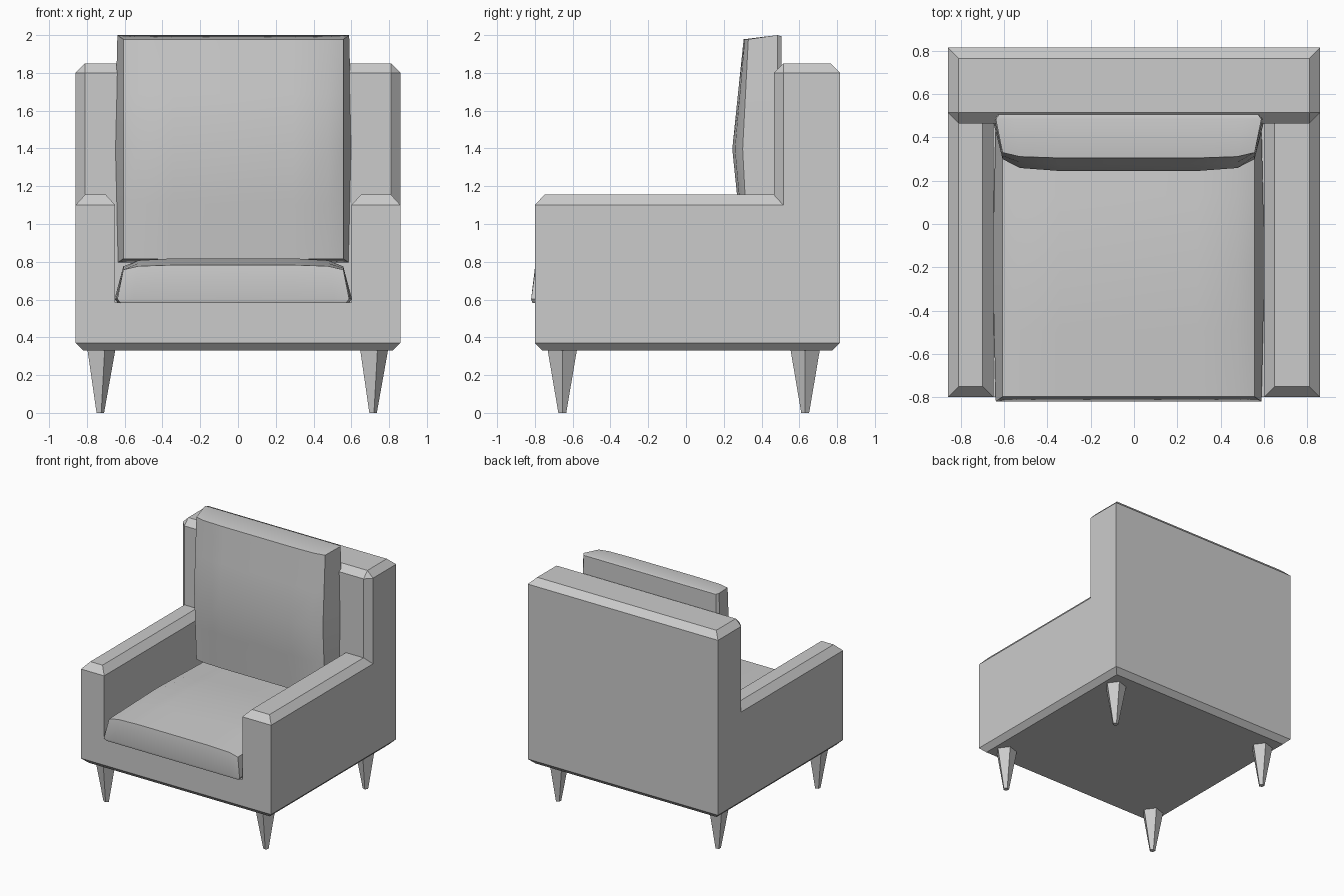
import bpy, bmesh, math

if "Cube" in bpy.data.objects:
    bpy.data.objects.remove(bpy.data.objects["Cube"])


def finish(name, bm):
    bmesh.ops.recalc_face_normals(bm, faces=bm.faces)
    me = bpy.data.meshes.new(name)
    bm.to_mesh(me)
    bm.free()
    ob = bpy.data.objects.new(name, me)
    bpy.context.collection.objects.link(ob)
    return ob


def loft(name, rings):
    """Solid through stacked rings of (points, z), capped at both ends."""
    bm = bmesh.new()
    loops = [[bm.verts.new((x, y, z)) for x, y in pts] for pts, z in rings]
    n = len(loops[0])
    for a, b in zip(loops, loops[1:]):
        for i in range(n):
            j = (i + 1) % n
            bm.faces.new((a[i], a[j], b[j], b[i]))
    bm.faces.new(loops[0])
    bm.faces.new(loops[-1])
    bmesh.ops.remove_doubles(bm, verts=bm.verts, dist=1e-5)
    return finish(name, bm)


def rect(x0, x1, y0, y1):
    return [(x0, y0), (x1, y0), (x1, y1), (x0, y1)]


C = 0.05  # chamfer width

# Upholstered frame: base, two arms and back merged into one shell
frame = loft("frame", [(rect(-.82, .82, -.76, .775), .33),
                       (rect(-.86, .86, -.80, .815), .37),
                       (rect(-.86, .86, -.80, .815), .585)])
parts = []
for x0, x1 in ((-.86, -.65), (.60, .86)):
    foot = rect(x0, x1, -.80, .60)
    parts.append(loft("arm", [(foot, .45), (foot, 1.10),
                              (rect(x0 + C, x1 - C, -.80 + C, .60), 1.155)]))
foot = [(-.86, .515), (-.81, .465), (.81, .465), (.86, .515), (.86, .815), (-.86, .815)]
top = [(-.81, .515), (-.81, .515), (.81, .515), (.81, .515), (.81, .765), (-.81, .765)]
parts.append(loft("back", [(foot, .45), (foot, 1.80), (top, 1.85)]))

bpy.context.view_layer.objects.active = frame
for p in parts:
    m = frame.modifiers.new("union", 'BOOLEAN')
    m.operation, m.solver, m.object = 'UNION', 'EXACT', p
    bpy.ops.object.modifier_apply(modifier=m.name)
    bpy.data.objects.remove(p)


def cushion(name, hu, hv, thick, crown, place):
    """Puffed pad: domed top sheet, flared sides, flat underside."""
    us = [(-.95, 0), (-.82, .75), (-.52, 1), (0, 1), (.52, 1), (.82, .75), (.95, 0)]
    vs = [-1, -.5, 0, .5, 1]
    bm = bmesh.new()
    grid = []
    for v in vs:
        b = 1 - abs(v)
        grid.append([bm.verts.new((u * hu, v * (hv - .022),
                                   thick + .025 * a + crown * b * (.5 + .5 * a)))
                     for u, a in us])
    for r0, r1 in zip(grid, grid[1:]):
        for i in range(len(us) - 1):
            bm.faces.new((r0[i], r0[i + 1], r1[i + 1], r1[i]))
    # skirt: flare out to the widest line, then tuck under
    for ru, rv, h in ((hu / (.95 * hu), hv / (hv - .022), .02), (.975, .99, 0)):
        edges = [e for e in bm.edges if e.is_boundary]
        new = bmesh.ops.extrude_edge_only(bm, edges=edges)["geom"]
        for w in (g for g in new if isinstance(g, bmesh.types.BMVert)):
            puff = 1 + .025 * (1 - abs(w.co.y) / hv) if h else 1
            w.co = (w.co.x * ru * puff, w.co.y * rv, h)
    bmesh.ops.contextual_create(bm, geom=[e for e in bm.edges if e.is_boundary])
    for w in bm.verts:
        w.co = place(*w.co)
    ob = finish(name, bm)
    bpy.ops.object.select_all(action='DESELECT')
    ob.select_set(True)
    bpy.context.view_layer.objects.active = ob
    bpy.ops.object.shade_smooth_by_angle(angle=math.radians(30))


# Loose cushions
cushion("seat_cushion", .613, .64, .175, .035,
        lambda u, v, h: (u - .025, v - .18, .583 + h))
cushion("back_cushion", .613, .603, .175, .06,
        lambda u, v, h: (u - .025, .505 - h, 1.397 + v))

# Five-sided tapered legs
for side, x in (("left", -.731), ("right", .713)):
    for end, y in (("front", -.655), ("back", .631)):
        rings = [([(x + r * math.cos(math.tau * i / 5), y + r * math.sin(math.tau * i / 5))
                   for i in range(5)], z) for r, z in ((.022, 0), (.081, .331))]
        loft(f"{end}_{side}_leg", rings)
